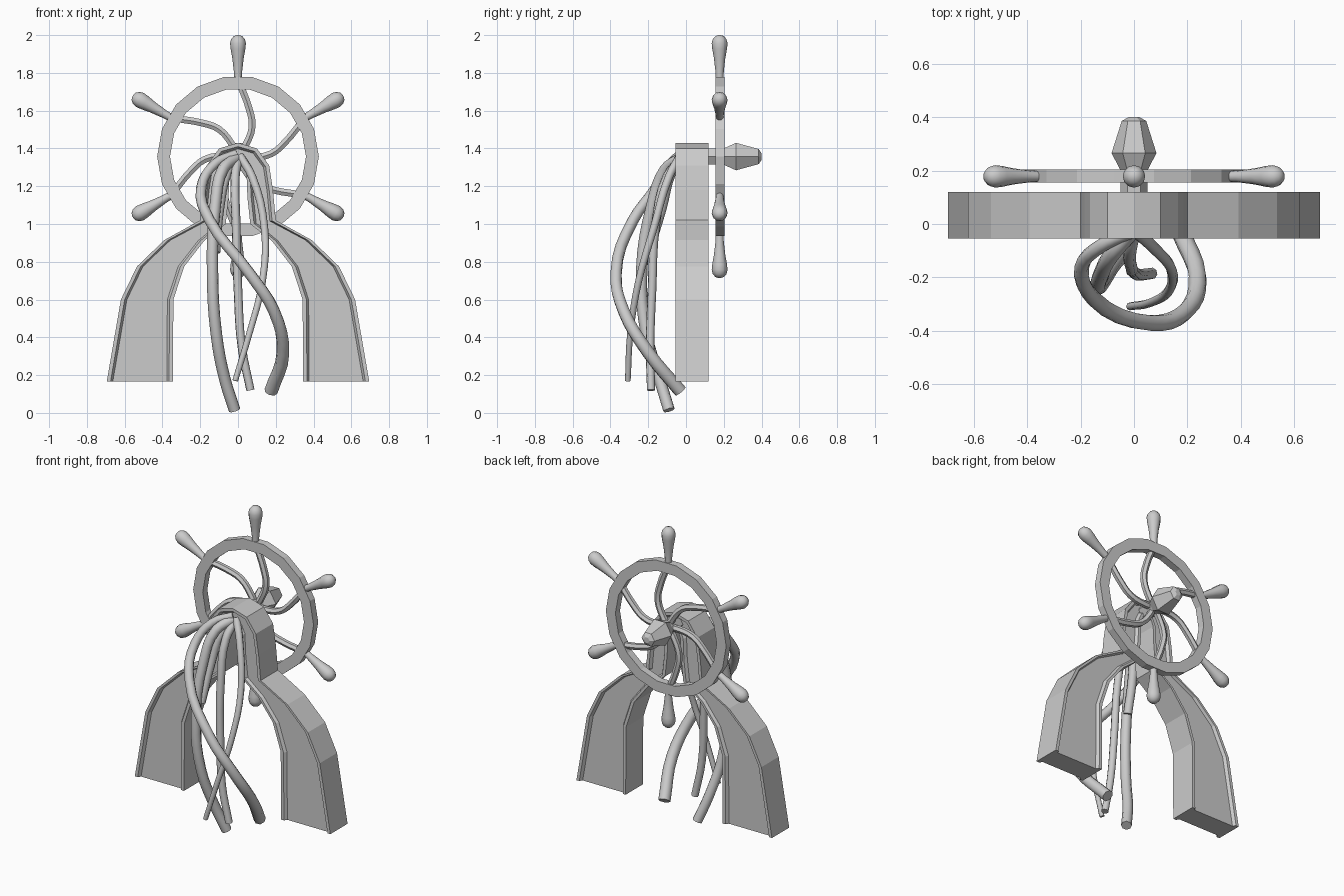
import bpy, bmesh, math
from mathutils import Vector, Matrix

if "Cube" in bpy.data.objects:
    bpy.data.objects.remove(bpy.data.objects["Cube"])

HUB = Vector((0, 0.178, 1.357))


def finish(name, bm, smooth=None):
    bmesh.ops.recalc_face_normals(bm, faces=bm.faces)
    me = bpy.data.meshes.new(name)
    bm.to_mesh(me)
    bm.free()
    ob = bpy.data.objects.new(name, me)
    bpy.context.collection.objects.link(ob)
    if smooth:
        shade(ob, smooth)
    return ob


def shade(ob, angle):
    bpy.ops.object.select_all(action='DESELECT')
    ob.select_set(True)
    bpy.context.view_layer.objects.active = ob
    bpy.ops.object.shade_smooth_by_angle(angle=math.radians(angle))


def loft(name, rings, closed=False, smooth=None):
    """Skin a list of equal-length point loops."""
    bm = bmesh.new()
    vs = [[bm.verts.new(p) for p in r] for r in rings]
    n = len(vs[0])
    for k in range(len(vs) if closed else len(vs) - 1):
        a, b = vs[k], vs[(k + 1) % len(vs)]
        for j in range(n):
            bm.faces.new((a[j], a[(j + 1) % n], b[(j + 1) % n], b[j]))
    if not closed:
        bm.faces.new(vs[0])
        bm.faces.new(vs[-1])
    return finish(name, bm, smooth)


def lathe(name, profile, n, mat, smooth=None):
    """Revolve (radius, height) pairs about local z, then place with mat."""
    rings = [[mat @ Vector((r * math.cos(2 * math.pi * k / n),
                            r * math.sin(2 * math.pi * k / n), h))
              for k in range(n)] for r, h in profile]
    return loft(name, rings, smooth=smooth)


def tube(name, pts, r0, r1, sides_res=2, res=4):
    """Tapered round tube through the points."""
    cu = bpy.data.curves.new(name, 'CURVE')
    cu.dimensions = '3D'
    cu.resolution_u = res
    cu.bevel_depth = 1.0
    cu.bevel_resolution = sides_res
    cu.use_fill_caps = True
    sp = cu.splines.new('BEZIER')
    sp.bezier_points.add(len(pts) - 1)
    for k, (bp, p) in enumerate(zip(sp.bezier_points, pts)):
        bp.co = p
        bp.handle_left_type = bp.handle_right_type = 'AUTO'
        bp.radius = r0 + (r1 - r0) * k / (len(pts) - 1)
    ob = bpy.data.objects.new(name, cu)
    bpy.context.collection.objects.link(ob)
    bpy.ops.object.select_all(action='DESELECT')
    ob.select_set(True)
    bpy.context.view_layer.objects.active = ob
    bpy.ops.object.convert(target='MESH')
    ob = bpy.context.view_layer.objects.active
    shade(ob, 50)
    return ob


# Arched stand: flanged section swept through (outer, inner) stations
half = [((0.695, 0.165), (0.345, 0.165)), ((0.62, 0.60), (0.342, 0.60)),
        ((0.535, 0.775), (0.285, 0.775)), ((0.39, 0.915), (0.18, 0.91)),
        ((0.20, 1.02), (0.065, 1.0)), ((0.185, 1.18), (0.05, 1.14)),
        ((0.165, 1.31), (0.045, 1.27)), ((0.10, 1.40), (0.03, 1.31))]
top = [((0, 1.43), (0, 1.325))]
stations = half + top + [((-o[0], o[1]), (-i[0], i[1])) for o, i in reversed(half)]
rings = []
for o, i in stations:
    o, i = Vector((o[0], 0, o[1])), Vector((i[0], 0, i[1]))
    d = (i - o).normalized()
    w = (i - o).length
    us = [0, 0.02, 0.032, w - 0.032, w - 0.02, w]
    front = [-0.055, -0.055, -0.037, -0.037, -0.055, -0.055]
    sec = [(u, y) for u, y in zip(us, front)]
    sec += [(u, 0.065 - y) for u, y in reversed(sec)]
    rings.append([o + d * u + Vector((0, y, 0)) for u, y in sec])
loft("arched_stand", rings)

# Wheel rim
rim = []
for k in range(18):
    a = math.radians(20 * k)
    d = Vector((math.cos(a), 0, math.sin(a)))
    rim.append([HUB + d * r + Vector((0, y, 0))
                for r, y in ((0.36, -0.022), (0.428, -0.022), (0.428, 0.025), (0.36, 0.025))])
loft("wheel_rim", rim, closed=True)

# Six curved spokes and turned handles
grip = [(0.020, 0.40), (0.022, 0.45), (0.030, 0.52), (0.039, 0.57), (0.042, 0.60),
        (0.036, 0.622), (0.022, 0.638), (0.006, 0.643)]
bend = [(0, 0), (0.06, 0.04), (0.16, 0.075), (0.25, 0.06), (0.385, 0.01)]
for k in range(6):
    turn = Matrix.Translation(HUB) @ Matrix.Rotation(math.radians(60 * k), 4, 'Y')
    lathe("handle", grip, 12, turn, smooth=50)
    tube("spoke", [turn @ Vector((t, 0, r)) for r, t in bend], 0.021, 0.021, 1, 3)

# Hexagonal axle with flared cap
axle = Matrix.Translation((0, 0, HUB.z)) @ Matrix.Rotation(math.radians(-90), 4, 'X')
lathe("axle", [(0.05, -0.03), (0.05, 0.20), (0.084, 0.265), (0.046, 0.385), (0.02, 0.40)],
      6, axle)

# Hanging tendrils
tube("tendril_thick", [(-0.01, -0.03, 1.35), (-0.08, -0.11, 1.29), (-0.12, -0.18, 1.10),
                       (-0.135, -0.235, 0.75), (-0.115, -0.21, 0.42),
                       (-0.07, -0.14, 0.18), (-0.018, -0.09, 0.015)], 0.030, 0.031)
tube("tendril_crossing", [(-0.01, -0.03, 1.37), (-0.12, -0.08, 1.32), (-0.195, -0.16, 1.19),
                          (-0.15, -0.28, 1.02), (0.06, -0.37, 0.74), (0.19, -0.33, 0.54),
                          (0.238, -0.20, 0.32), (0.175, -0.03, 0.115)], 0.024, 0.036)
tube("tendril_middle", [(0, -0.03, 1.34), (-0.015, -0.10, 1.25), (-0.01, -0.16, 1.0),
                        (0.0, -0.18, 0.65), (0.02, -0.19, 0.35),
                        (0.066, -0.185, 0.12)], 0.025, 0.022)
tube("tendril_thin", [(0.01, -0.03, 1.36), (0.075, -0.09, 1.25), (0.14, -0.17, 0.98),
                      (0.13, -0.25, 0.70), (0.06, -0.295, 0.42),
                      (-0.015, -0.308, 0.17)], 0.023, 0.015)
tube("tendril_inner", [(-0.01, -0.03, 1.35), (-0.06, -0.08, 1.27), (-0.10, -0.13, 1.08),
                       (-0.12, -0.20, 0.85)], 0.028, 0.026)
